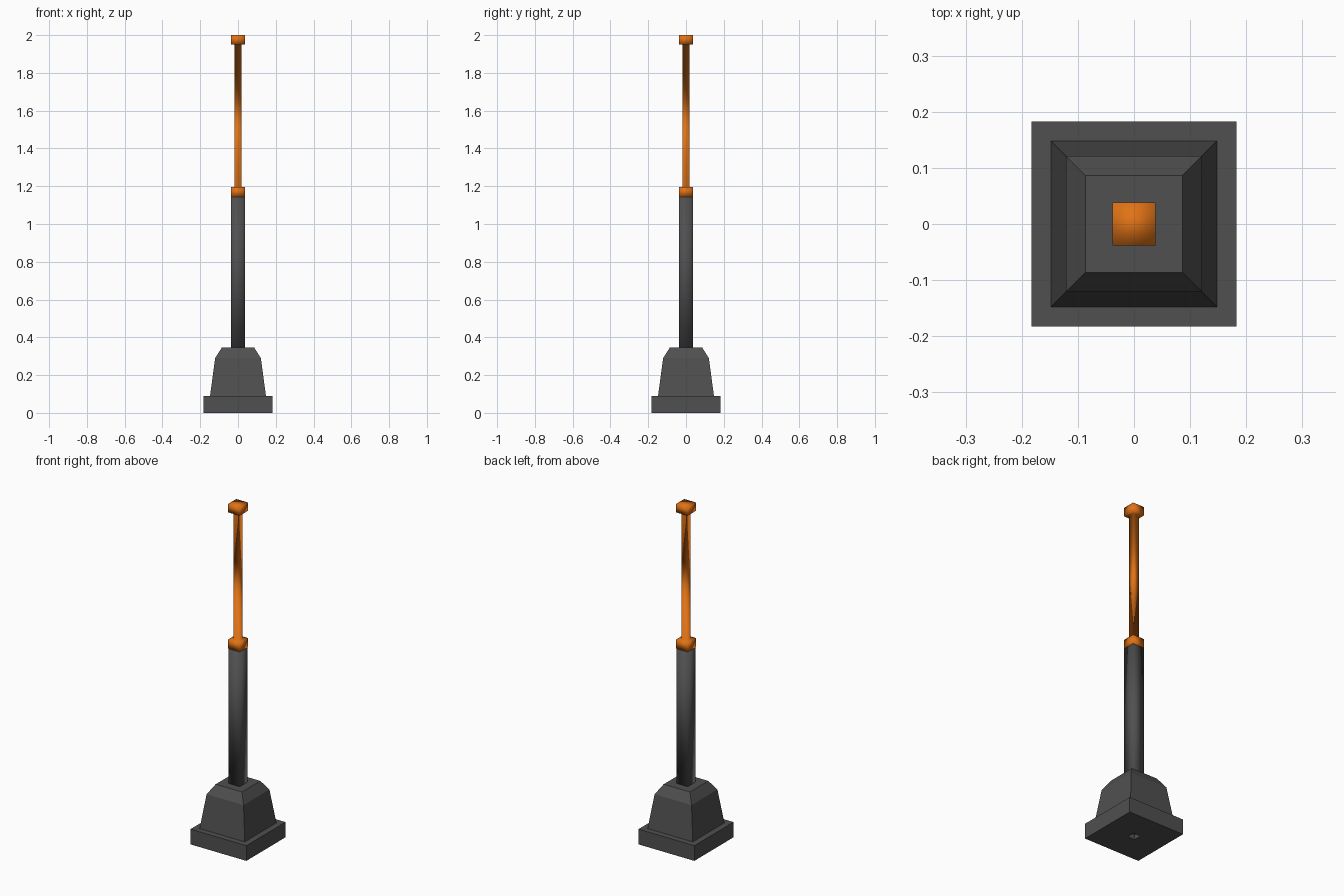
import bpy, bmesh

if "Cube" in bpy.data.objects:
    bpy.data.objects.remove(bpy.data.objects["Cube"])


def material(name, rgb):
    m = bpy.data.materials.new(name)
    m.diffuse_color = (*rgb, 1)
    m.use_nodes = True
    m.node_tree.nodes["Principled BSDF"].inputs["Base Color"].default_value = m.diffuse_color
    return m


def square_loft(name, rings, mat, smooth):
    """Stack of square rings (half width, height), capped at both ends."""
    bm = bmesh.new()
    loops = [[bm.verts.new((sx * h, sy * h, z))
              for sx, sy in ((-1, -1), (1, -1), (1, 1), (-1, 1))]
             for h, z in rings]
    for a, b in zip(loops, loops[1:]):
        for i in range(4):
            j = (i + 1) % 4
            bm.faces.new((a[i], a[j], b[j], b[i]))
    bm.faces.new(loops[0][::-1])
    bm.faces.new(loops[-1])
    bmesh.ops.recalc_face_normals(bm, faces=bm.faces)
    for f in bm.faces:
        f.smooth = smooth
    mesh = bpy.data.meshes.new(name)
    bm.to_mesh(mesh)
    bm.free()
    mesh.materials.append(mat)
    obj = bpy.data.objects.new(name, mesh)
    bpy.context.collection.objects.link(obj)
    return obj


grey = material("dark grey", (0.08, 0.08, 0.08))
orange = material("orange", (0.75, 0.17, 0.008))

# Plinth and tapered foot, with a small socket underneath
square_loft("base", [(0.024, 0.03), (0.024, 0), (0.183, 0), (0.183, 0.09),
                     (0.148, 0.09), (0.121, 0.29), (0.086, 0.345)], grey, False)

# Lower post
square_loft("post", [(0.0375, 0.34), (0.0375, 1.143)], grey, True)

# Collar, thin rod and cap in one softly shaded piece
square_loft("rod", [(0.038, 1.143), (0.038, 1.197), (0.018, 1.197),
                    (0.018, 1.95), (0.038, 1.95), (0.038, 2.0)], orange, True)
